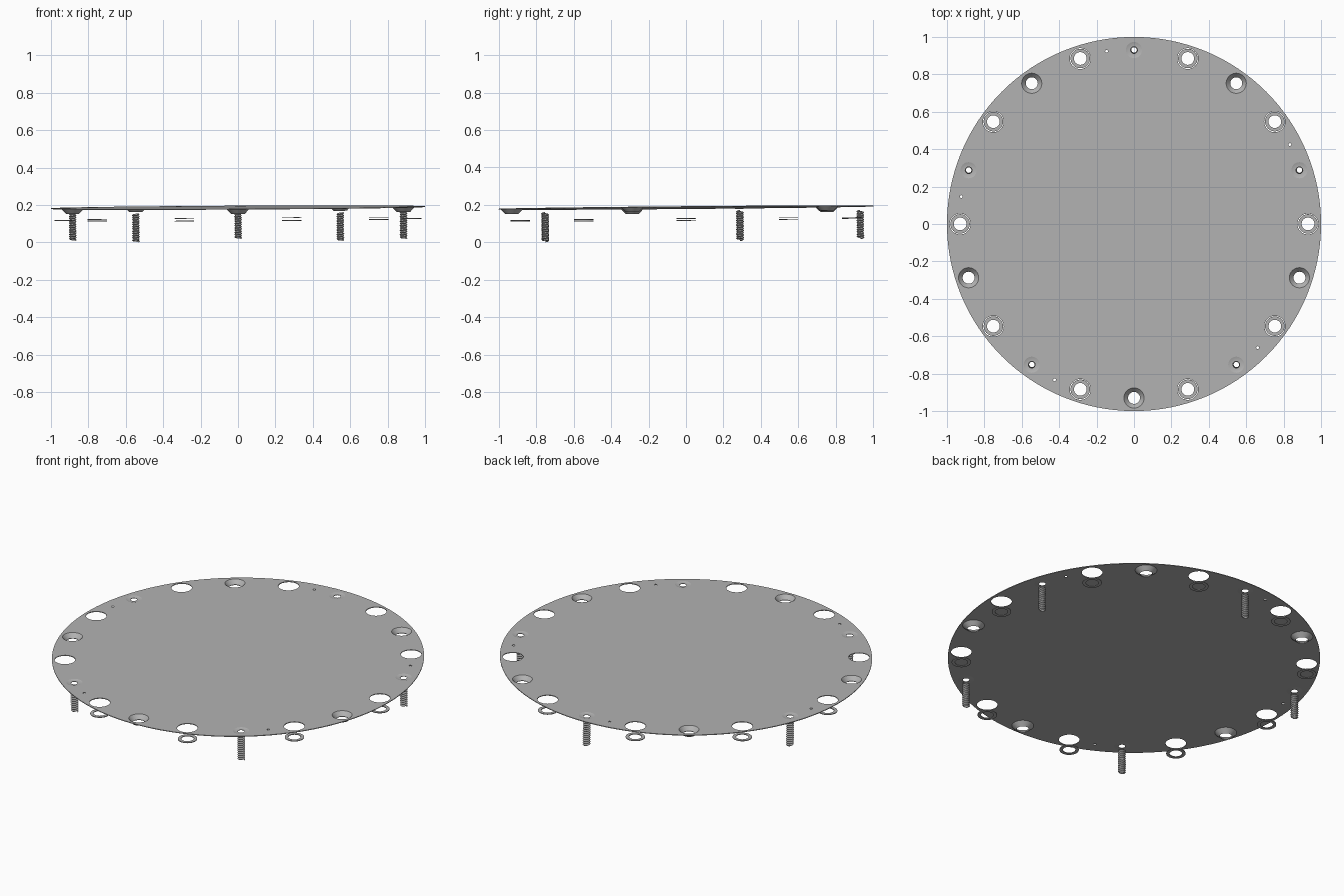
import bpy, bmesh
from math import sin, cos, radians, tau
from mathutils import Matrix, Euler, Vector

if "Cube" in bpy.data.objects:
    bpy.data.objects.remove(bpy.data.objects["Cube"])

RING = 0.93        # bolt circle radius
SHEET = 0.004      # plate thickness
# The whole assembly leans slightly
TILT = Matrix.Translation((0, 0, 0.1855)) @ Euler((0.0085, -0.0055, 0)).to_matrix().to_4x4()


def material(name, value):
    m = bpy.data.materials.new(name)
    m.use_nodes = True
    colour = (value, value, value, 1)
    m.diffuse_color = colour
    m.node_tree.nodes["Principled BSDF"].inputs["Base Color"].default_value = colour
    return m


STEEL = material("grey steel", 0.45)


def around(start, step=72, radius=RING):
    """Positions spaced evenly on the bolt circle."""
    return [Vector((radius * cos(radians(a)), radius * sin(radians(a)), 0))
            for a in range(start, start + 360, step)]


def place(name, data, spot):
    ob = bpy.data.objects.new(name, data)
    bpy.context.collection.objects.link(ob)
    ob.matrix_world = TILT @ Matrix.Translation(spot)
    return ob


def lathe(name, profile, sides=32, closed=True):
    """Revolve (radius, height) points around z."""
    bm = bmesh.new()
    rings = [[bm.verts.new((r * cos(tau * i / sides), r * sin(tau * i / sides), z))
              for i in range(sides)] for r, z in profile]
    pairs = list(zip(rings, rings[1:]))
    if closed:
        pairs.append((rings[-1], rings[0]))
    for a, b in pairs:
        for i in range(sides):
            j = (i + 1) % sides
            bm.faces.new((a[i], a[j], b[j], b[i]))
    bmesh.ops.recalc_face_normals(bm, faces=bm.faces[:])
    me = bpy.data.meshes.new(name)
    bm.to_mesh(me)
    bm.free()
    me.materials.append(STEEL)
    return me


def finish(ob):
    bpy.ops.object.select_all(action='DESELECT')
    ob.select_set(True)
    bpy.context.view_layer.objects.active = ob
    bpy.ops.object.convert(target='MESH')
    bpy.ops.object.shade_smooth_by_angle(angle=radians(30))


access_spots = around(0, 36)
dimple_spots = around(-90)
screw_spots = around(18)
pin_spots = around(27, radius=0.935)

# Round plate with its holes, filled from flat circles
curve = bpy.data.curves.new("cover_plate", 'CURVE')
curve.dimensions = '2D'
curve.fill_mode = 'BOTH'
curve.extrude = SHEET / 2


def circle(centre, radius, sides):
    s = curve.splines.new('POLY')
    s.points.add(sides - 1)
    for i, p in enumerate(s.points):
        a = tau * i / sides
        p.co = (centre.x + radius * cos(a), centre.y + radius * sin(a), 0, 1)
    s.use_cyclic_u = True


circle(Vector((0, 0, 0)), 1, 128)
for spots, radius, sides in ((access_spots, 0.056, 32), (dimple_spots, 0.054, 32),
                             (screw_spots, 0.043, 32), (pin_spots, 0.008, 12)):
    for spot in spots:
        circle(spot, radius, sides)
curve.materials.append(STEEL)
finish(place("cover_plate", curve, Vector((0, 0, 0))))

# Loose washers hanging below the large holes
washer = lathe("washer", [(0.034, -0.061), (0.052, -0.061), (0.052, -0.065), (0.034, -0.065)])
for spot in access_spots:
    finish(place("washer", washer.copy(), spot))

# Pressed countersinks
dimple = lathe("countersink", [(0.054, 0.002), (0.032, -0.022), (0.035, -0.026), (0.059, -0.002)])
for spot in dimple_spots:
    finish(place("countersink", dimple.copy(), spot))

# Screw heads: shallow dished rings with a hexagonal opening step
head = lathe("screw_head", [(0.043, 0.002), (0.029, -0.002), (0.018, -0.002),
                            (0.018, -0.004), (0.043, -0.002)])

# Threaded shafts: one pitch of the profile swept into a helix
PITCH, TURNS = 0.012, 12
bm = bmesh.new()
points = [bm.verts.new((r, 0, z)) for r, z in ((0.015, 0), (0.021, PITCH / 2), (0.015, PITCH))]
for a, b in zip(points, points[1:]):
    bm.edges.new((a, b))
thread = bpy.data.meshes.new("screw_shaft")
bm.to_mesh(thread)
bm.free()
thread.materials.append(STEEL)

for spot in screw_spots:
    finish(place("screw_head", head.copy(), spot))
    shaft = place("screw_shaft", thread.copy(), spot + Vector((0, 0, -0.176)))
    sweep = shaft.modifiers.new("helix", 'SCREW')
    sweep.screw_offset = PITCH
    sweep.iterations = TURNS
    sweep.steps = sweep.render_steps = 16
    sweep.use_merge_vertices = True
    sweep.merge_threshold = 0.0002
    sweep.use_normal_calculate = True
    finish(shaft)
